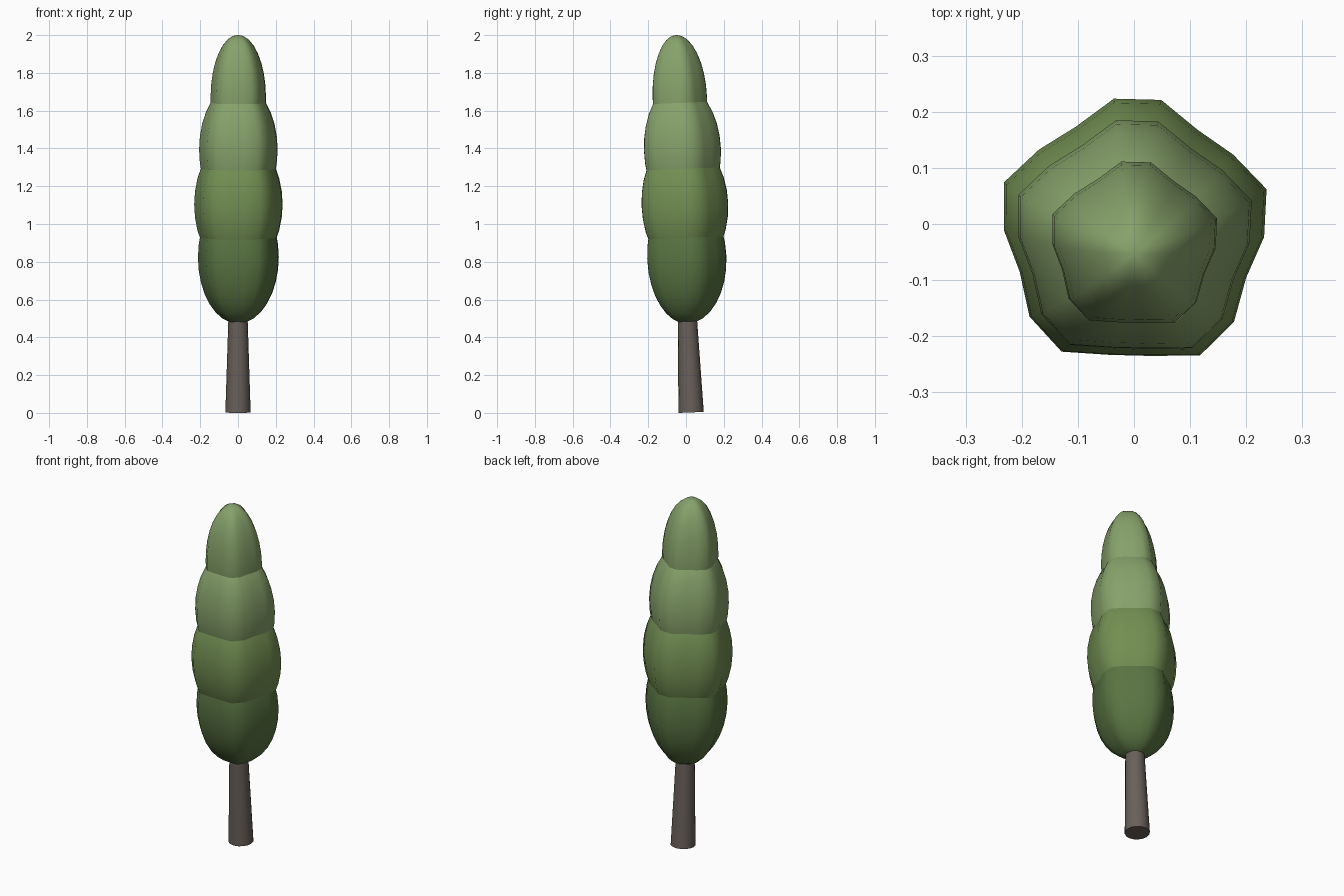
import bpy
from math import sin, cos, pi, radians
from mathutils import Matrix

if "Cube" in bpy.data.objects:
    bpy.data.objects.remove(bpy.data.objects["Cube"])

# The whole tree leans slightly towards the front
LEAN = Matrix.Translation((0, 0.027, 0.0026)) @ Matrix.Rotation(0.04, 4, 'X')


def material(name, rgb):
    mat = bpy.data.materials.new(name)
    mat.diffuse_color = (*rgb, 1)
    mat.use_nodes = True
    mat.node_tree.nodes["Principled BSDF"].inputs["Base Color"].default_value = mat.diffuse_color
    return mat


def finish(name, mat, angle):
    obj = bpy.context.object
    obj.name = name
    obj.data.transform(LEAN @ obj.matrix_basis)
    obj.matrix_basis = Matrix.Identity(4)
    obj.data.materials.append(mat)
    bpy.ops.object.shade_smooth_by_angle(angle=radians(angle))
    return obj


# Foliage clump: ellipsoid with five soft lobes around it
def clump(name, z, radius, half_height, mat):
    bpy.ops.mesh.primitive_uv_sphere_add(segments=18, ring_count=16, radius=1)
    obj = bpy.context.object
    start = radians(88.5)
    mesh = obj.data
    mesh.transform(Matrix.Rotation(start, 4, 'Z'))
    for v in mesh.vertices:
        x, y, h = v.co
        r = (x * x + y * y) ** 0.5
        if r > 1e-5:
            c, s = x / r, y / r
            # cos of five times the angle from the rear lobe
            d = cos(start) * c + sin(start) * s
            lobe = 16 * d**5 - 20 * d**3 + 5 * d
            r *= radius * (1 + 0.075 * lobe)
            v.co = (c * r, s * r, h * half_height + z)
        else:
            v.co = (0, 0, h * half_height + z)
    finish(name, mat, 60)


dark = material("dark_leaf", (0.10, 0.175, 0.055))
mid = material("mid_leaf", (0.17, 0.275, 0.085))
light = material("light_leaf", (0.24, 0.36, 0.145))
bark = material("bark", (0.14, 0.115, 0.10))

for name, z, radius, half_height, mat in (
    ("foliage_bottom", 0.82, 0.212, 0.35, dark),
    ("foliage_lower", 1.10, 0.232, 0.36, mid),
    ("foliage_upper", 1.39, 0.206, 0.35, light),
    ("foliage_top", 1.665, 0.1455, 0.335, light),
):
    clump(name, z, radius, half_height, mat)

# Tapered trunk, running up inside the foliage
bpy.ops.mesh.primitive_cone_add(vertices=16, radius1=0.067, radius2=0.046,
                                depth=0.65, location=(0, 0, 0.325))
finish("trunk", bark, 40)
